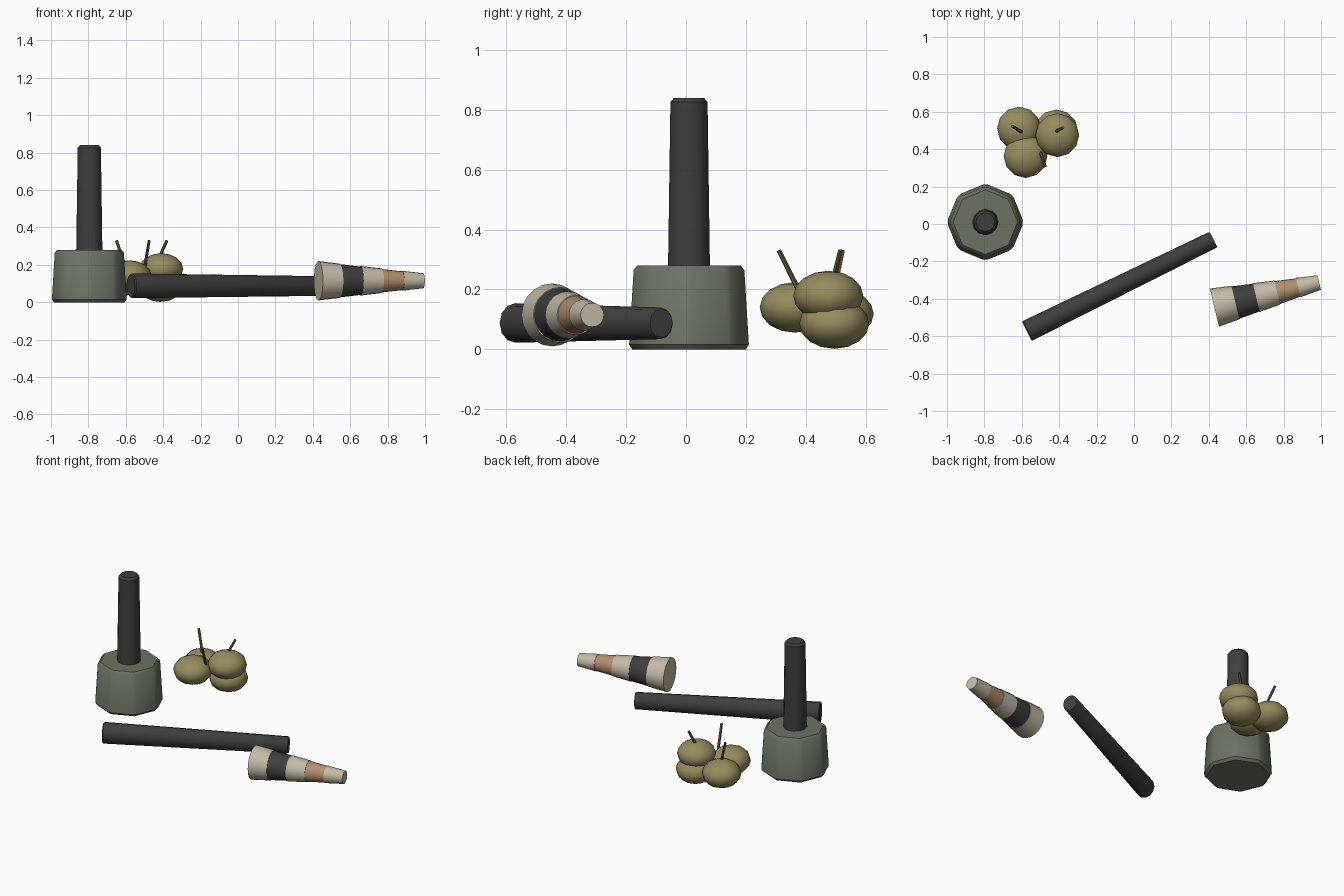
import bpy, bmesh
from math import cos, sin, tau, radians
from mathutils import Vector

cube = bpy.data.objects.get("Cube")
if cube:
    bpy.data.objects.remove(cube, do_unlink=True)


def material(name, rgb):
    m = bpy.data.materials.new(name)
    m.use_nodes = True
    m.diffuse_color = (*rgb, 1)
    bsdf = next(n for n in m.node_tree.nodes if n.type == "BSDF_PRINCIPLED")
    bsdf.inputs["Base Color"].default_value = (*rgb, 1)
    return m


SAGE = material("sage grey", (0.15, 0.175, 0.13))
CHARCOAL = material("charcoal", (0.05, 0.05, 0.05))
CREAM = material("cream", (0.55, 0.50, 0.39))
TAN = material("tan orange", (0.44, 0.28, 0.15))
OLIVE = material("olive", (0.30, 0.265, 0.11))
STEM = material("stem olive", (0.12, 0.11, 0.045))


def finish(obj, bevel=0.0):
    bpy.context.view_layer.objects.active = obj
    for o in bpy.context.selected_objects:
        o.select_set(False)
    obj.select_set(True)
    if bevel:
        mod = obj.modifiers.new("Edge bevel", "BEVEL")
        mod.width = bevel
        mod.segments = 1
        mod.limit_method = "ANGLE"
        bpy.ops.object.modifier_apply(modifier=mod.name)
    bpy.ops.object.shade_smooth_by_angle(angle=radians(35))
    return obj


def lathe(name, start, end, profile, sides, mats, bands=None, squash=1.0, bevel=0.0):
    """Closed turned solid; profile is (fraction along axis, radius)."""
    start, axis = Vector(start), Vector(end) - Vector(start)
    bm = bmesh.new()
    rings = [[bm.verts.new((r * squash * cos(tau * i / sides), r * sin(tau * i / sides),
                            t * axis.length)) for i in range(sides)] for t, r in profile]
    bands = bands or [0] * (len(rings) - 1)
    for low, high, band in zip(rings, rings[1:], bands):
        for i in range(sides):
            j = (i + 1) % sides
            bm.faces.new((low[i], low[j], high[j], high[i])).material_index = band
    bm.faces.new(rings[0][::-1]).material_index = bands[0]
    bm.faces.new(rings[-1]).material_index = bands[-1]
    mesh = bpy.data.meshes.new(name)
    bm.to_mesh(mesh)
    bm.free()
    for m in mats:
        mesh.materials.append(m)
    obj = bpy.data.objects.new(name, mesh)
    obj.location = start
    obj.rotation_mode = "QUATERNION"
    obj.rotation_quaternion = axis.to_track_quat("Z", "Y")
    bpy.context.collection.objects.link(obj)
    return finish(obj, bevel)


# Octagonal base with its upright handle
X, Y = -0.795, 0.01
lathe("base_block", (X, Y, 0), (X, Y, 0.28), [(0, 0.207), (1, 0.19)], 8, [SAGE], bevel=0.016)
lathe("upright_handle", (X, Y, 0.27), (X, Y, 0.84),
      [(0, 0.07), (0.975, 0.062), (1, 0.05)], 12, [CHARCOAL])

# Rod lying on the ground
lathe("lying_rod", (-0.573, -0.573, 0.088), (0.425, -0.083, 0.087),
      [(0, 0.06), (0.006, 0.066), (0.994, 0.053), (1, 0.048)], 12, [CHARCOAL], squash=0.88)

# Tapered banded cone: five equal bands, each stepping in slightly
profile, bands = [], []
for k, colour in enumerate((0, 1, 0, 2, 0)):
    for t in (k / 5, (k + 1) / 5):
        profile.append((t, 0.105 - 0.065 * t - (0.003 if colour else 0)))
    bands += [colour, colour]
lathe("banded_cone", (0.43, -0.447, 0.115), (0.99, -0.313, 0.115), profile, 20,
      [CREAM, CHARCOAL, TAN], bands[:-1])

# Cluster of flattened fruits
fruits = {
    "front": (-0.58, 0.363, 0.14),
    "left_top": (-0.41, 0.475, 0.178),
    "left_bottom": (-0.415, 0.495, 0.086),
    "right": (-0.615, 0.51, 0.118),
}
for name, place in fruits.items():
    bpy.ops.mesh.primitive_uv_sphere_add(segments=12, ring_count=8, radius=0.117, location=place)
    fruit = bpy.context.object
    fruit.name = "fruit_" + name
    fruit.scale.z = 0.72
    fruit.data.materials.append(OLIVE)
    finish(fruit)

# Leaning stems
stems = {
    "front": ((-0.505, 0.40, 0.15), (-0.475, 0.31, 0.33)),
    "left": ((-0.43, 0.488, 0.22), (-0.38, 0.515, 0.33)),
    "right": ((-0.595, 0.488, 0.17), (-0.65, 0.523, 0.33)),
}
for name, (foot, tip) in stems.items():
    lathe("stem_" + name, foot, tip, [(0, 0.009), (1, 0.008)], 6, [STEM])
